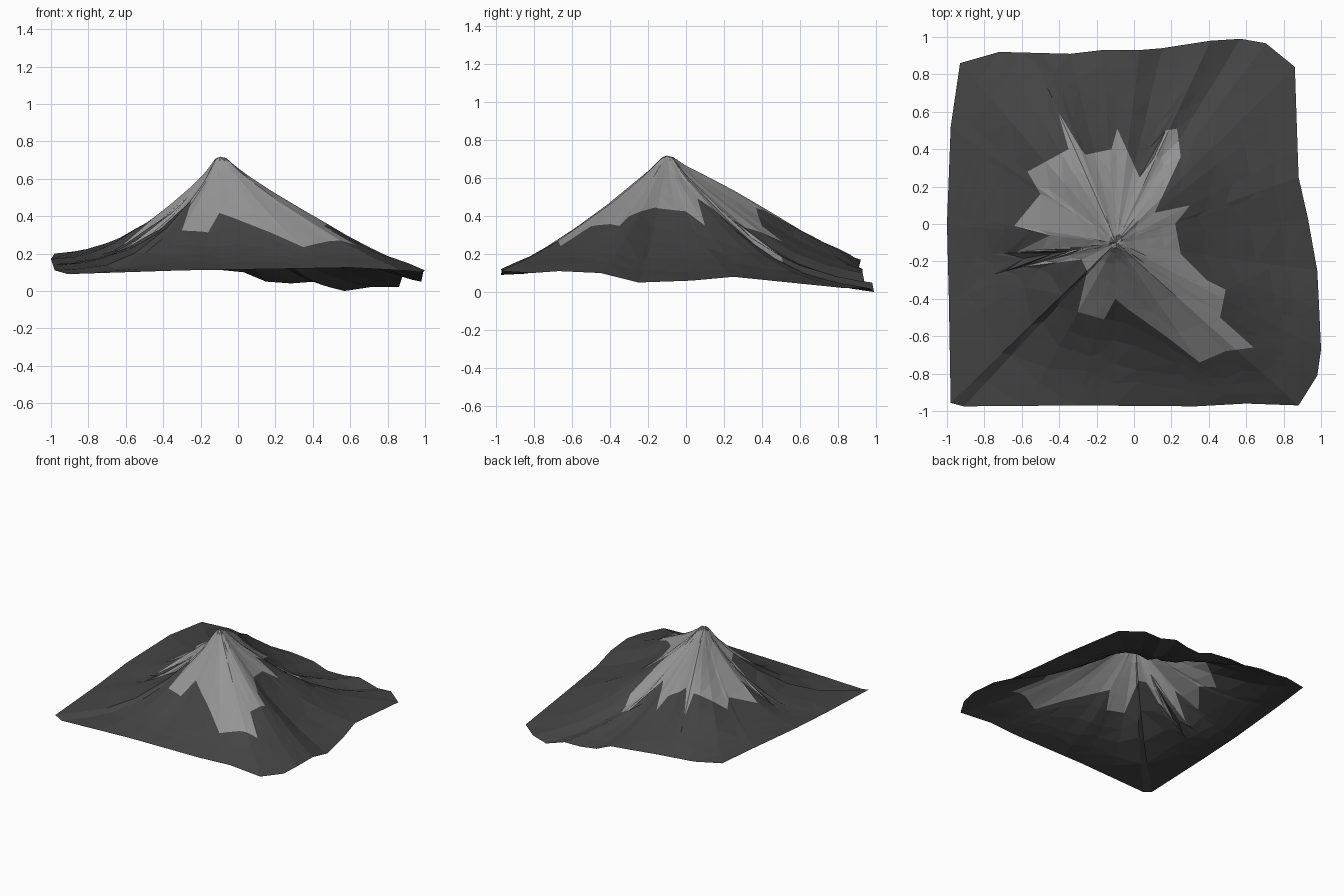
import bpy
import bmesh
import random
from math import atan2, cos, sin, pi
from mathutils import Vector, noise

random.seed(4)

default_cube = bpy.data.objects.get("Cube")
if default_cube:
    bpy.data.objects.remove(default_cube, do_unlink=True)


def make_material(name, grey):
    colour = (grey, grey, grey, 1.0)
    material = bpy.data.materials.new(name)
    material.use_nodes = True
    material.diffuse_color = colour
    shader = material.node_tree.nodes["Principled BSDF"]
    shader.inputs["Base Color"].default_value = colour
    shader.inputs["Roughness"].default_value = 0.9
    return material


rock = make_material("dark rock", 0.058)
snow = make_material("grey snow", 0.3)

summit = Vector((-.095, -.1, .718))

# Rim of the land, counter-clockwise, with its height
rim = [(-.98, -.96, .11), (-.91, -.975, .09), (-.3, -.97, .11), (.33, -.975, .12),
       (.6, -.96, .125), (.88, -.97, .11), (.98, -.81, .1), (1, -.67, .11),
       (.99, -.45, .1), (.98, -.25, .05), (.93, .03, .06), (.88, .25, .08),
       (.86, .84, .02), (.7, .97, .02), (.57, .99, 0), (.41, .98, .05),
       (.28, .96, .04), (.15, .94, .05), (.03, .93, .1), (-.17, .93, .12),
       (-.34, .91, .13), (-.72, .92, .17), (-.93, .86, .19), (-.98, .52, .2),
       (-1, 0, .17), (-.99, -.4, .14)]

# Ragged lower border of the snow, counter-clockwise
snow_line = [(.64, -.66), (.46, -.5), (.49, -.35), (.39, -.3), (.25, -.16),
             (.22, 0), (.3, .1), (.11, .06), (.25, .36), (.23, .51), (.17, .5),
             (.03, .25), (-.09, .51), (-.12, .4), (-.26, .37), (-.29, .41),
             (-.41, .61), (-.35, .4), (-.57, .28), (-.5, .16), (-.64, -.01),
             (-.45, -.06), (-.63, -.15), (-.33, -.14), (-.6, -.23),
             (-.28, -.19), (-.25, -.25), (-.3, -.47), (-.16, -.51),
             (-.1, -.4), (-.04, -.45), (.17, -.6), (.35, -.74), (.49, -.68)]

# Slope profile from summit to rim, and how hollow it is in each direction
slope = [(0, 1), (.03, .985), (.06, .93), (.1, .86), (.25, .66), (.45, .41),
         (.65, .21), (.82, .09), (1, 0)]
hollow = [(-180, 1.35), (-170, 1.5), (-150, 1.8), (-132, 1.7), (-118, 1.2),
          (-90, 1.15), (-55, .88), (-23, .87), (0, 1), (30, 1.1), (62, 1.3),
          (92, 1), (113, .65), (135, 1.35), (180, 1.35)]


def interpolate(table, value):
    for (x0, y0), (x1, y1) in zip(table, table[1:]):
        if value <= x1:
            return y0 + (y1 - y0) * (value - x0) / (x1 - x0)
    return table[-1][1]


def cross(a, b):
    return a.x * b.y - a.y * b.x


def cast(border, angle):
    """Distance and height where a ray from the summit meets a border."""
    ray = Vector((cos(angle), sin(angle), 0))
    for i, start in enumerate(border):
        end = border[(i + 1) % len(border)]
        before, after = cross(start, ray), cross(ray, end)
        if before >= -1e-6 and after >= -1e-6 and ray.dot(start + end) > 0:
            point = start.lerp(end, before / (before + after))
            return point.xy.length, point.z
    return None


centre = Vector((summit.x, summit.y, 0))
rim_points = [Vector(p) - centre for p in rim]
snow_points = [Vector((x, y, 0)) - centre for x, y in snow_line]

# One spoke through every corner of both borders
angles = [atan2(p.y, p.x) for p in snow_points]
for p in rim_points:
    angle = atan2(p.y, p.x)
    if min(abs(angle - other) for other in angles) > .02:
        angles.append(angle)
angles.sort()

SNOW_RINGS = (.07, .14, .28, .5, .75, 1)
ROCK_RINGS = (.2, .4, .6, .8, 1)


def spoke_points(angle):
    """Points down one side, from just below the summit to the rim."""
    reach, rim_height = cast(rim_points, angle)
    snow_reach = cast(snow_points, angle)[0]
    power = interpolate(hollow, angle * 180 / pi)
    distances = [snow_reach * f for f in SNOW_RINGS]
    for f in ROCK_RINGS:
        shift = random.uniform(-.05, .05) if f < 1 else 0
        distances.append(snow_reach + (reach - snow_reach) * (f + shift))
    points = []
    for distance in distances:
        t = min(distance / reach, 1)
        fall = interpolate(slope, t) ** power
        # Gullies run downhill, so they vary more around than along the slope
        gully = noise.noise(Vector((3 * cos(angle), 3 * sin(angle), 2 * distance)))
        height = rim_height + (summit.z - rim_height) * fall
        height += .1 * gully * t * (1 - t)
        points.append((summit.x + distance * cos(angle),
                       summit.y + distance * sin(angle), height))
    return points


# Mountain: an open sheet of flat facets around the summit
bm = bmesh.new()
top = bm.verts.new(summit)
spokes = [[bm.verts.new(p) for p in spoke_points(a)] for a in angles]
for i, spoke in enumerate(spokes):
    following = spokes[(i + 1) % len(spokes)]
    bm.faces.new((top, spoke[0], following[0])).material_index = 1
    for ring in range(len(spoke) - 1):
        a, b = spoke[ring], spoke[ring + 1]
        c, d = following[ring + 1], following[ring]
        # Split each patch along its shorter diagonal
        if (a.co - c.co).length < (b.co - d.co).length:
            facets = ((a, b, c), (a, c, d))
        else:
            facets = ((a, b, d), (b, c, d))
        for facet in facets:
            face = bm.faces.new(facet)
            face.material_index = 1 if ring + 1 < len(SNOW_RINGS) else 0

mesh = bpy.data.meshes.new("mountain")
bm.to_mesh(mesh)
bm.free()
mesh.materials.append(rock)
mesh.materials.append(snow)
mountain = bpy.data.objects.new("mountain", mesh)
bpy.context.collection.objects.link(mountain)
